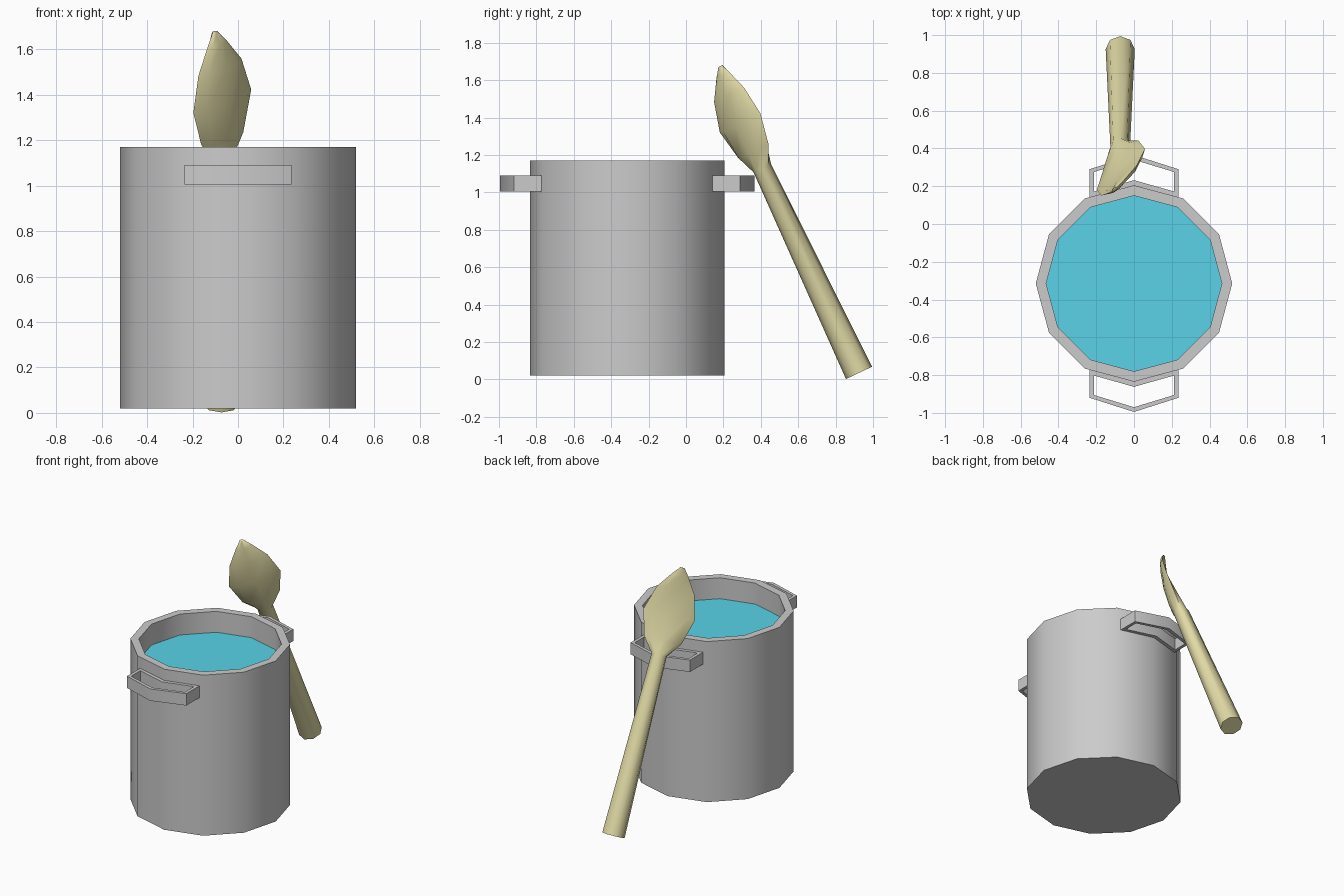
import bpy, bmesh
from math import cos, sin, pi, radians
from mathutils import Vector

if "Cube" in bpy.data.objects:
    bpy.data.objects.remove(bpy.data.objects["Cube"])


def material(name, rgb):
    m = bpy.data.materials.new(name)
    m.diffuse_color = (*rgb, 1)
    m.use_nodes = True
    m.node_tree.nodes["Principled BSDF"].inputs["Base Color"].default_value = m.diffuse_color
    return m


def loft(name, rings, mat=None, close=False, smooth=40):
    """Skin equal-sized rings; cap the ends, or join last ring to first."""
    bm = bmesh.new()
    rows = [[bm.verts.new(p) for p in ring] for ring in rings]
    pairs = list(zip(rows, rows[1:]))
    if close:
        pairs.append((rows[-1], rows[0]))
    else:
        bm.faces.new(rows[0])
        if len(rows) > 1:
            bm.faces.new(rows[-1])
    n = len(rows[0])
    for a, b in pairs:
        for i in range(n):
            j = (i + 1) % n
            bm.faces.new((a[i], a[j], b[j], b[i]))
    if len(rows) > 1:
        bmesh.ops.recalc_face_normals(bm, faces=bm.faces[:])
    mesh = bpy.data.meshes.new(name)
    bm.to_mesh(mesh)
    bm.free()
    mesh.shade_smooth()
    mesh.set_sharp_from_angle(angle=radians(smooth))
    ob = bpy.data.objects.new(name, mesh)
    bpy.context.collection.objects.link(ob)
    if mat:
        mesh.materials.append(mat)
    return ob


CY = -0.315  # pot centre in y


def circle(r, z, n=12):
    return [(r * cos(2 * pi * i / n), CY + r * sin(2 * pi * i / n), z) for i in range(n)]


# Pot: outer wall, rim, inner wall, floor
loft("pot", [circle(r, z) for r, z in
             [(0.52, 0.02), (0.52, 1.17), (0.465, 1.17), (0.465, 0.07)]])

# Water surface inside the pot
loft("water", [circle(0.465, 1.02)], material("water_blue", (0.10, 0.65, 0.80)))

# Two bracket handles, mirrored front and back
outer = [(-0.235, 0.45), (-0.235, 0.605), (0, 0.68), (0.235, 0.605), (0.235, 0.45), (0, 0.51)]
inner = [(-0.213, 0.487), (-0.213, 0.59), (0, 0.655), (0.213, 0.59), (0.213, 0.487), (0, 0.547)]
for name, s in (("back_handle", 1), ("front_handle", -1)):
    rings = [[(x, CY + s * y, z) for x, y in loop] for loop, z in
             [(outer, 1.005), (outer, 1.09), (inner, 1.09), (inner, 1.005)]]
    loft(name, rings, close=True)

# Leaning wooden spoon: axis D, width W and bowl normal N (bowl twisted about the axis)
BASE = Vector((-0.073, 0.925, 0.035))
D = Vector((0, -0.427, 0.904)).normalized()
X = Vector((1, 0, 0))
V = D.cross(X)
if V.y < 0:
    V = -V
twist = radians(43)
W = X * cos(twist) + V * sin(twist)
N = V * cos(twist) - X * sin(twist)

# distance along axis, half width, half thickness, offset along N, hollow depth
sections = [
    (0.00, 0.077, 0.077, 0.000, 0.000),
    (1.21, 0.052, 0.052, 0.000, 0.000),
    (1.31, 0.128, 0.052, -0.005, 0.020),
    (1.48, 0.175, 0.042, -0.005, 0.035),
    (1.64, 0.130, 0.032, 0.010, 0.025),
    (1.75, 0.055, 0.020, 0.030, 0.008),
    (1.80, 0.014, 0.010, 0.042, 0.000),
]
rings = []
for t, w, h, off, dip in sections:
    ring = []
    for i in range(8):
        a = 2 * pi * i / 8 + radians(2)
        hollow = dip * max(0, sin(a))
        ring.append(BASE + D * t + W * w * cos(a) + N * (off + h * sin(a) - hollow))
    rings.append(ring)
loft("spoon", rings, material("spoon_wood", (0.75, 0.70, 0.38)), smooth=60)
